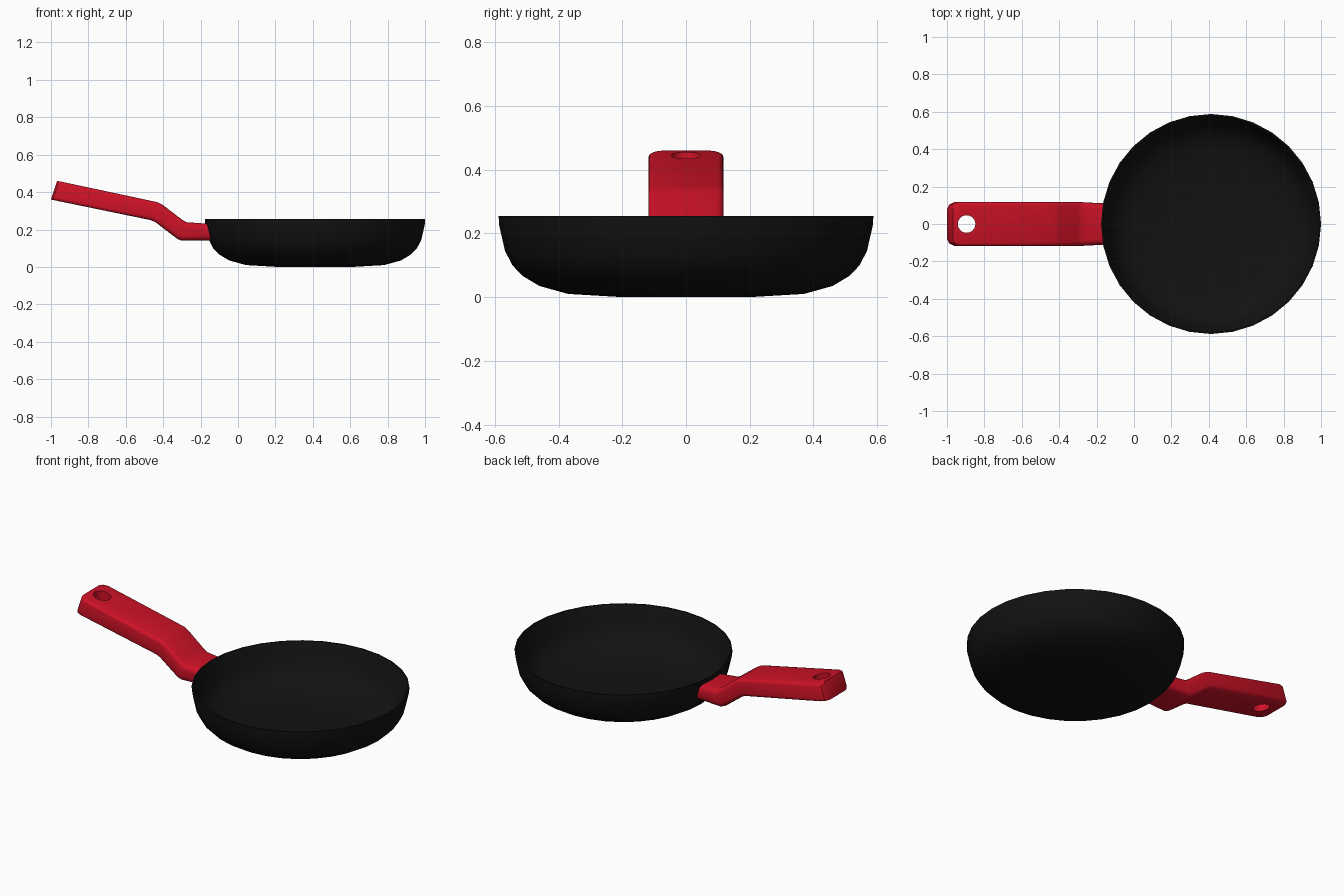
import bpy, bmesh, math
from mathutils import Vector

if "Cube" in bpy.data.objects:
    bpy.data.objects.remove(bpy.data.objects["Cube"])


def material(name, colour):
    mat = bpy.data.materials.new(name)
    mat.diffuse_color = (*colour, 1)
    mat.use_nodes = True
    mat.node_tree.nodes["Principled BSDF"].inputs["Base Color"].default_value = mat.diffuse_color
    return mat


def make_object(name, bm, mat=None):
    bmesh.ops.recalc_face_normals(bm, faces=bm.faces)
    mesh = bpy.data.meshes.new(name)
    bm.to_mesh(mesh)
    bm.free()
    obj = bpy.data.objects.new(name, mesh)
    bpy.context.collection.objects.link(obj)
    if mat:
        mesh.materials.append(mat)
    return obj


def smooth(obj, angle):
    bpy.ops.object.select_all(action='DESELECT')
    obj.select_set(True)
    bpy.context.view_layer.objects.active = obj
    bpy.ops.object.shade_smooth_by_angle(angle=math.radians(angle))


def loft(bm, rings):
    for a, b in zip(rings, rings[1:]):
        n = len(a)
        for i in range(n):
            j = (i + 1) % n
            bm.faces.new((a[i], a[j], b[j], b[i]))
    bm.faces.new(rings[0])
    bm.faces.new(rings[-1])


black = material("black_coating", (0.006, 0.006, 0.006))
red = material("red_handle", (0.62, 0.006, 0.02))

# Pan body: thin-walled bowl turned from an outer and an inner profile
SIDES, CENTRE_X = 32, 0.412
profile = [(0.20, 0.0), (0.37, 0.01), (0.46, 0.035), (0.512, 0.066), (0.545, 0.10),
           (0.568, 0.145), (0.587, 0.228), (0.588, 0.255),
           (0.580, 0.255), (0.568, 0.228), (0.547, 0.147), (0.525, 0.107),
           (0.498, 0.078), (0.45, 0.05), (0.365, 0.027), (0.20, 0.018)]
bm = bmesh.new()
rings = []
for r, z in profile:
    angles = [2 * math.pi * i / SIDES for i in range(SIDES)]
    rings.append([bm.verts.new((CENTRE_X + r * math.cos(a), r * math.sin(a), z)) for a in angles])
loft(bm, rings)
smooth(make_object("pan_body", bm, black), 40)

# Handle: rounded-rectangle sections (bottom x,z / top x,z / half width / corner radius)
stations = [((-1.0, 0.36), (-0.967, 0.46), 0.085, 0.012),
            ((-0.99, 0.358), (-0.957, 0.458), 0.105, 0.014),
            ((-0.965, 0.353), (-0.932, 0.453), 0.118, 0.016),
            ((-0.465, 0.25), (-0.43, 0.346), 0.118, 0.02),
            ((-0.44, 0.238), (-0.40, 0.33), 0.118, 0.021),
            ((-0.325, 0.15), (-0.30, 0.253), 0.118, 0.025),
            ((-0.30, 0.14), (-0.275, 0.239), 0.117, 0.028),
            ((-0.143, 0.142), (-0.163, 0.231), 0.110, 0.03)]


def section(bm, bottom, top, half, radius):
    low, high = Vector((bottom[0], 0, bottom[1])), Vector((top[0], 0, top[1]))
    mid, up, h = (low + high) / 2, (high - low).normalized(), (high - low).length / 2
    ring = []
    for k, (sy, sz) in enumerate([(1, 1), (-1, 1), (-1, -1), (1, -1)]):
        for step in range(4):
            a = math.pi / 2 * (k + step / 3)
            y = sy * (half - radius) + radius * math.cos(a)
            z = sz * (h - radius) + radius * math.sin(a)
            ring.append(bm.verts.new(mid + Vector((0, y, 0)) + up * z))
    return ring


bm = bmesh.new()
loft(bm, [section(bm, *s) for s in stations])
handle = make_object("handle", bm, red)

# Hanging hole, cut straight down through the handle
bm = bmesh.new()
bmesh.ops.create_cone(bm, cap_ends=True, segments=24, radius1=0.047, radius2=0.047, depth=0.5)
bmesh.ops.translate(bm, verts=bm.verts, vec=(-0.895, 0, 0.4))
cutter = make_object("hole_cutter", bm)
cutter.hide_render = True
cut = handle.modifiers.new("hole", 'BOOLEAN')
cut.operation, cut.solver, cut.object = 'DIFFERENCE', 'EXACT', cutter
bpy.context.view_layer.objects.active = handle
bpy.ops.object.modifier_apply(modifier=cut.name)
bpy.data.objects.remove(cutter)
smooth(handle, 35)
